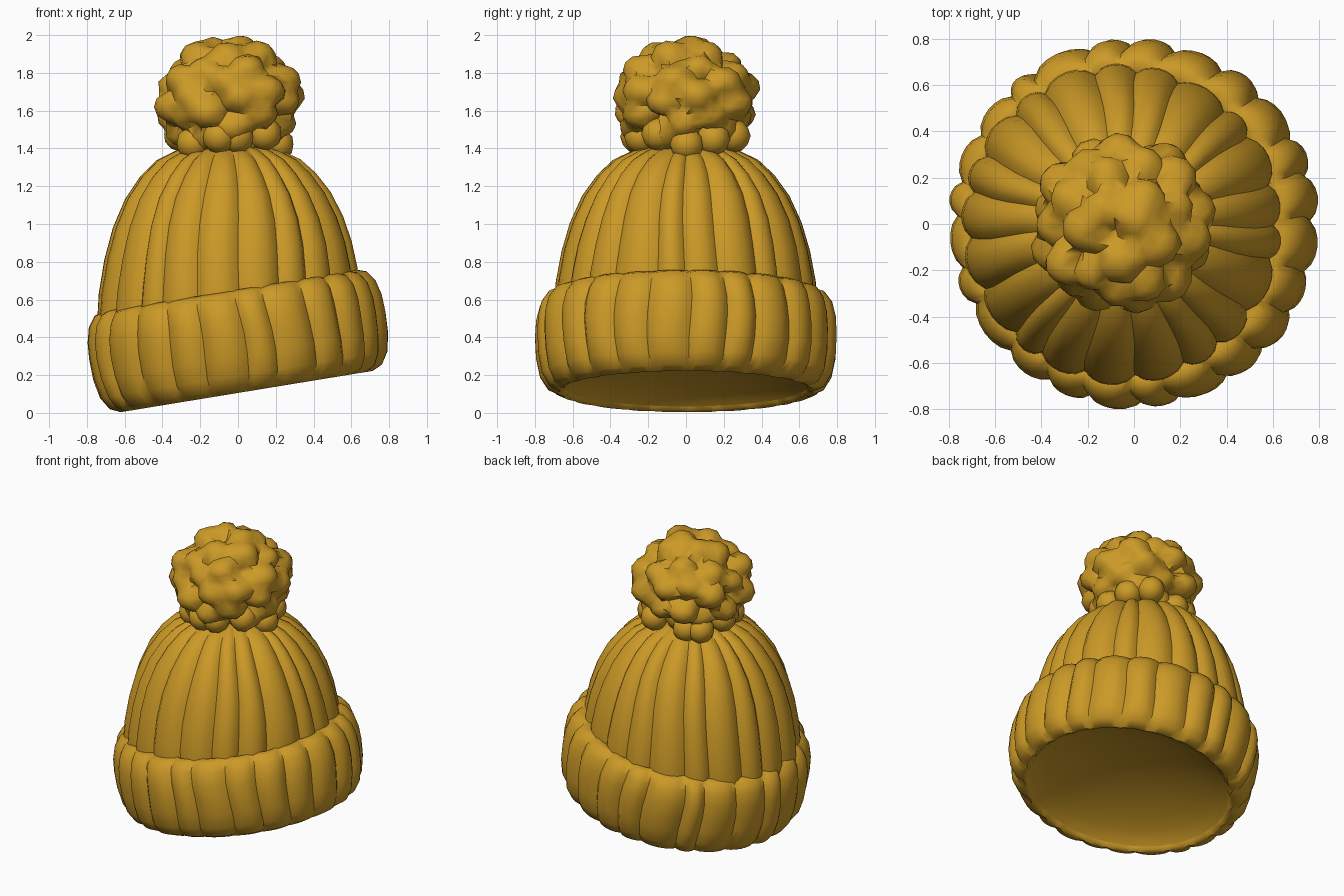
import bpy, bmesh, math, random
from mathutils import Vector, Matrix

cube = bpy.data.objects.get("Cube")
if cube:
    bpy.data.objects.remove(cube, do_unlink=True)

random.seed(7)
wool = bpy.data.materials.new("mustard wool")
wool.use_nodes = True
colour = (0.60, 0.32, 0.02, 1)
wool.diffuse_color = colour
bsdf = next(n for n in wool.node_tree.nodes if n.type == "BSDF_PRINCIPLED")
bsdf.inputs["Base Color"].default_value = colour
bsdf.inputs["Roughness"].default_value = 0.9


def finish(name, bm, angle):
    mesh = bpy.data.meshes.new(name)
    bm.to_mesh(mesh)
    bm.free()
    mesh.materials.append(wool)
    obj = bpy.data.objects.new(name, mesh)
    bpy.context.collection.objects.link(obj)
    bpy.ops.object.select_all(action="DESELECT")
    obj.select_set(True)
    bpy.context.view_layer.objects.active = obj
    bpy.ops.object.shade_smooth_by_angle(angle=math.radians(angle))


def ribbed_lathe(name, profile, ribs, place, cap, per_rib=6):
    """Turn a profile of (radius, height, rib depth) with uneven knitted ribs."""
    edges = [(i + random.uniform(-0.2, 0.2)) / ribs for i in range(ribs)]
    edges.append(edges[0] + 1)
    columns = []
    for i in range(ribs):
        swell = random.uniform(0.85, 1.15)
        for k in range(per_rib):
            f = k / per_rib
            angle = math.tau * (edges[i] + f * (edges[i + 1] - edges[i]))
            columns.append((angle, swell * math.sin(math.pi * f) ** 0.65))
    bm = bmesh.new()
    rings = []
    for j, (r, z, depth) in enumerate(profile):
        ring = []
        for angle, bump in columns:
            rr = r - depth * (1 - bump)
            a = angle + 0.012 * math.sin(3 * angle + 1.1 * j)
            p = Vector((rr * math.cos(a), rr * math.sin(a), z))
            ring.append(bm.verts.new(place(p, j / (len(profile) - 1))))
        rings.append(ring)
    n = len(columns)
    for low, high in zip(rings, rings[1:]):
        for i in range(n):
            bm.faces.new((low[i], low[(i + 1) % n], high[(i + 1) % n], high[i]))
    if cap:
        bm.faces.new(rings[-1])
    finish(name, bm, 48)


# Upright crown whose hidden lower rim follows the slanted cuff
def place_crown(p, t):
    return Vector((p.x - 0.05, p.y, p.z + 0.165 * p.x * (1 - t) ** 2))


crown = [(0.69, 0.38, 0.04), (0.70, 0.55, 0.04), (0.69, 0.70, 0.04),
         (0.66, 0.86, 0.04), (0.615, 1.01, 0.04), (0.55, 1.15, 0.04),
         (0.47, 1.26, 0.04), (0.385, 1.34, 0.04), (0.28, 1.39, 0.03),
         (0.15, 1.42, 0.02)]
ribbed_lathe("ribbed_crown", crown, 21, place_crown, True)

# Folded cuff, slanted over one side
tilt = Matrix.Translation((0.045, 0, 0.113)) @ Matrix.Rotation(math.radians(-9.3), 4, "Y")


def place_cuff(p, t):
    return tilt @ p


cuff = [(0.64, 0.03, 0.0), (0.655, 0.01, 0.01), (0.68, 0.0, 0.015),
        (0.735, 0.025, 0.025), (0.775, 0.09, 0.035), (0.795, 0.19, 0.04),
        (0.80, 0.30, 0.04), (0.795, 0.39, 0.04), (0.775, 0.47, 0.04),
        (0.735, 0.525, 0.035), (0.69, 0.54, 0.03), (0.64, 0.52, 0.02),
        (0.60, 0.47, 0.0)]
ribbed_lathe("folded_cuff", cuff, 24, place_cuff, False)

# Shallow hollow underneath, listed from its rim inward
hollow = [(0.642, 0.025), (0.61, 0.05), (0.55, 0.08), (0.46, 0.11),
          (0.34, 0.14), (0.2, 0.16), (0.06, 0.17)]
bm = bmesh.new()
centre = bm.verts.new(tilt @ Vector((0, 0, 0.17)))
sides = 48
rings = [[bm.verts.new(tilt @ Vector((r * math.cos(math.tau * i / sides),
                                      r * math.sin(math.tau * i / sides), z)))
          for i in range(sides)] for r, z in reversed(hollow)]
for i in range(sides):
    k = (i + 1) % sides
    bm.faces.new((centre, rings[0][k], rings[0][i]))
    for a, b in zip(rings, rings[1:]):
        bm.faces.new((a[i], a[k], b[k], b[i]))
finish("inner_lining", bm, 48)

# Pompom: a ball pushed out to the envelope of scattered yarn tufts
tufts = []
count = 46
for i in range(count):
    h = 1 - 2 * (i + 0.5) / count
    a = i * math.pi * (3 - math.sqrt(5))
    w = math.sqrt(1 - h * h)
    d = Vector((w * math.cos(a), w * math.sin(a), h))
    d += Vector([random.uniform(-0.1, 0.1) for _ in range(3)])
    tufts.append((d.normalized() * random.uniform(0.275, 0.305), random.uniform(0.085, 0.105)))


def tuft_reach(d):
    reach = 0.28
    for middle, radius in tufts:
        along = middle.dot(d)
        gap = radius ** 2 - (middle.length_squared - along ** 2)
        if along > 0 and gap > 0:
            reach = max(reach, along + math.sqrt(gap))
    return reach


bm = bmesh.new()
bmesh.ops.create_icosphere(bm, subdivisions=4, radius=1)
for v in bm.verts:
    d = v.co.normalized()
    p = d * tuft_reach(d)
    v.co = Vector((p.x * 1.04 - 0.05, p.y * 1.02, p.z * 0.87 + 1.665))
finish("pompom", bm, 50)

# Small tufts gathered where the pompom meets the crown
bm = bmesh.new()
for i in range(10):
    a = math.tau * i / 10 + random.uniform(-0.15, 0.15)
    reach = random.uniform(0.24, 0.28)
    spot = Matrix.Translation((reach * math.cos(a) - 0.05, reach * math.sin(a),
                               random.uniform(1.42, 1.48)))
    bmesh.ops.create_icosphere(bm, subdivisions=2, radius=0.09, matrix=spot)
finish("pompom_base_tufts", bm, 60)
